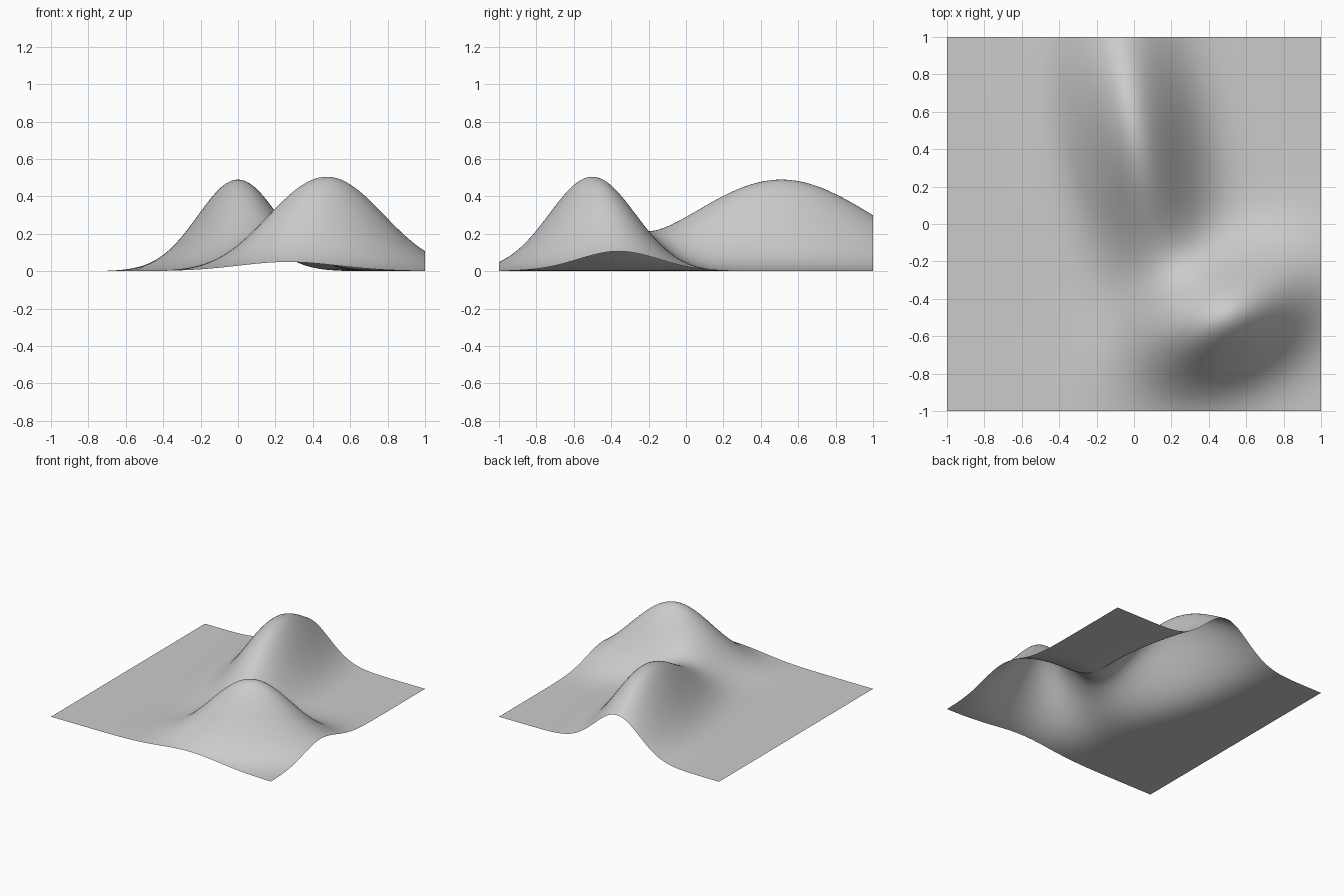
import bpy, bmesh, math

cube = bpy.data.objects.get("Cube")
if cube:
    bpy.data.objects.remove(cube, do_unlink=True)

# Plain grey for the whole sheet
grey = bpy.data.materials.new("light grey")
grey.use_nodes = True
colour = (0.6, 0.6, 0.6, 1.0)
grey.diffuse_color = colour
grey.node_tree.nodes["Principled BSDF"].inputs["Base Color"].default_value = colour

# Hills: centre x, centre y, height, long spread, short spread, long axis angle
HILLS = [
    (0.495, -0.50, 0.49, 0.31, 0.20, math.radians(28)),
    (0.0, 0.51, 0.49, 0.50, 0.20, math.radians(100)),
]


def hill_height(x, y, hill):
    """Height of one rotated bell-shaped hill."""
    cx, cy, height, long_spread, short_spread, angle = hill
    dx, dy = x - cx, y - cy
    u = (dx * math.cos(angle) + dy * math.sin(angle)) / long_spread
    v = (dy * math.cos(angle) - dx * math.sin(angle)) / short_spread
    return height * math.exp(-0.5 * (u * u + v * v))


# Square sheet raised into the two hills
bm = bmesh.new()
bmesh.ops.create_grid(bm, x_segments=120, y_segments=120, size=1.0)
for vert in bm.verts:
    vert.co.z = sum(hill_height(vert.co.x, vert.co.y, h) for h in HILLS)
for face in bm.faces:
    face.smooth = True

mesh = bpy.data.meshes.new("hilly_surface")
bm.to_mesh(mesh)
bm.free()
mesh.materials.append(grey)
surface = bpy.data.objects.new("hilly_surface", mesh)
bpy.context.collection.objects.link(surface)
